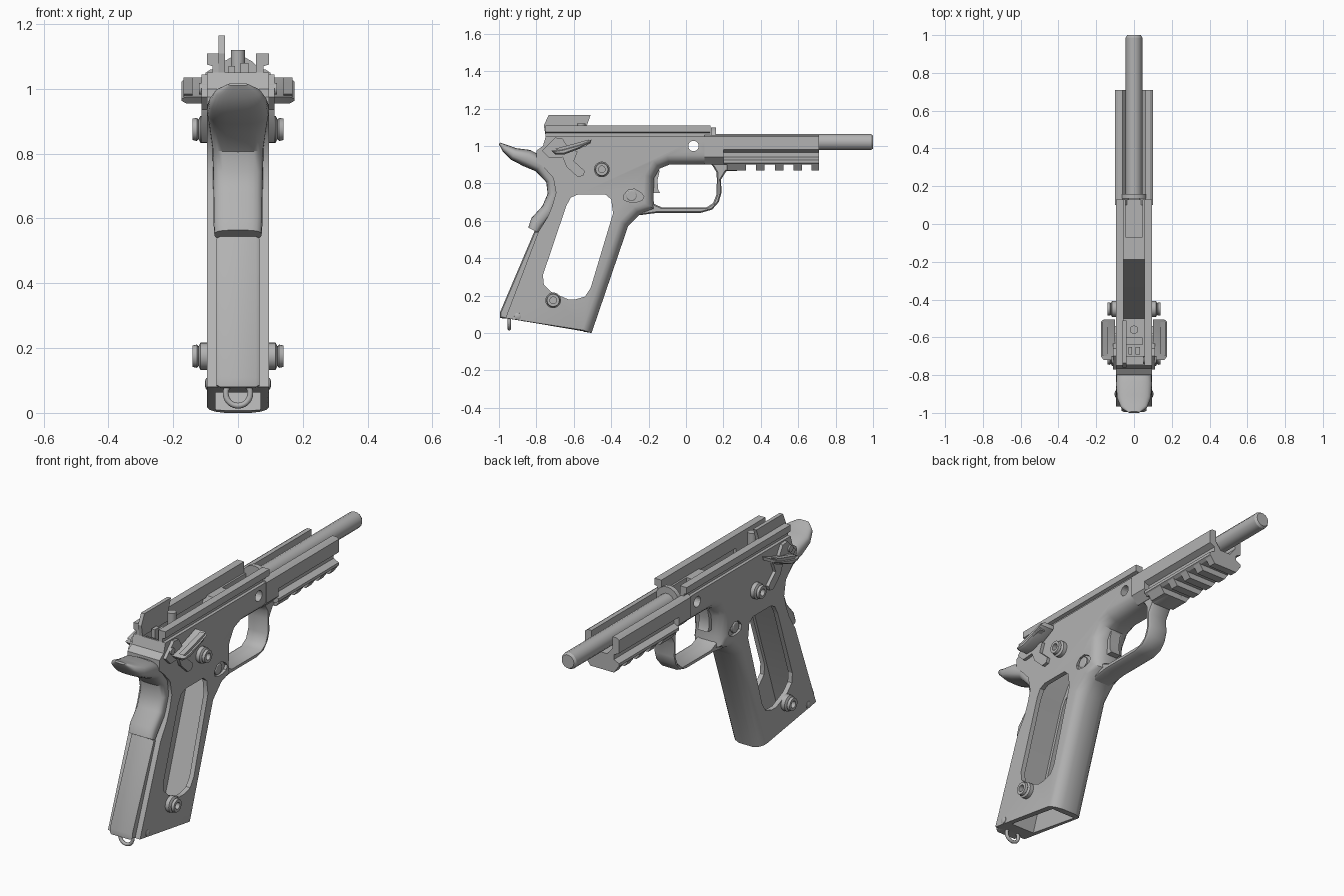
import bpy, bmesh, math
from mathutils import Vector

if "Cube" in bpy.data.objects:
    bpy.data.objects.remove(bpy.data.objects["Cube"], do_unlink=True)

steel = bpy.data.materials.new("grey_steel")
steel.use_nodes = True
GREY = (0.45, 0.45, 0.45, 1)
steel.diffuse_color = GREY
steel.node_tree.nodes["Principled BSDF"].inputs["Base Color"].default_value = GREY


def loft(name, rings, smooth=True):
    """Skin a list of equal rings and cap both ends."""
    bm = bmesh.new()
    rows = [[bm.verts.new(p) for p in ring] for ring in rings]
    n = len(rows[0])
    for a, b in zip(rows, rows[1:]):
        for i in range(n):
            j = (i + 1) % n
            bm.faces.new((a[i], a[j], b[j], b[i]))
    bm.faces.new(rows[0])
    bm.faces.new(rows[-1][::-1])
    bmesh.ops.recalc_face_normals(bm, faces=bm.faces)
    mesh = bpy.data.meshes.new(name)
    bm.to_mesh(mesh)
    bm.free()
    mesh.materials.append(steel)
    ob = bpy.data.objects.new(name, mesh)
    bpy.context.scene.collection.objects.link(ob)
    if smooth:
        bpy.ops.object.select_all(action='DESELECT')
        ob.select_set(True)
        bpy.context.view_layer.objects.active = ob
        bpy.ops.object.shade_smooth_by_angle(angle=math.radians(32))
    return ob


def inset_vectors(pts, soft):
    """Inward mitre vector per point, zero where the outline stays sharp."""
    n = len(pts)
    area = sum(pts[i - 1][0] * pts[i][1] - pts[i][0] * pts[i - 1][1] for i in range(n))
    sign = 1 if area > 0 else -1
    out = []
    for i in range(n):
        total, count = Vector((0, 0)), 0
        for a, b in ((i - 1) % n, i), (i, (i + 1) % n):
            if i in soft and a in soft and b in soft:
                d = (Vector(pts[b]) - Vector(pts[a])).normalized()
                total += Vector((-d.y, d.x)) * sign
                count += 1
        out.append(total * (count / total.length_squared) if count else total)
    return out


def slab(name, pts, levels, soft=(), axis='x', smooth=True):
    """Extrude an outline through (position, inset) levels along an axis."""
    vecs = inset_vectors(pts, soft)
    rings = []
    for pos, inset in levels:
        ring = []
        for p, v in zip(pts, vecs):
            u, w = p[0] + v.x * inset, p[1] + v.y * inset
            ring.append((pos, u, w) if axis == 'x' else (u, pos, w))
        rings.append(ring)
    return loft(name, rings, smooth)


def both(levels):
    """Mirror half-width levels to the other side."""
    return [(-x, i) for x, i in reversed(levels)] + levels


def rect(a0, a1, b0, b1):
    return [(a0, b0), (a1, b0), (a1, b1), (a0, b1)]


def circle(cu, cw, r, n=20):
    return [(cu + r * math.cos(math.tau * k / n), cw + r * math.sin(math.tau * k / n))
            for k in range(n)]


def turned(name, y, z, steps, side=1):
    """Round part on the x axis from (radius, x) steps."""
    return loft(name, [[(side * x, u, w) for u, w in circle(y, z, r)] for r, x in steps])


def cut(target, cutter):
    cutter.hide_render = True
    mod = target.modifiers.new("cut", 'BOOLEAN')
    mod.operation, mod.solver, mod.object = 'DIFFERENCE', 'EXACT', cutter
    bpy.ops.object.select_all(action='DESELECT')
    target.select_set(True)
    bpy.context.view_layer.objects.active = target
    bpy.ops.object.modifier_apply(modifier=mod.name)
    bpy.data.objects.remove(cutter, do_unlink=True)


# Main frame with a rounded front strap
outline = [(.13, 1.05), (.13, .9), (-.09, .9), (-.14, .88), (-.17, .83), (-.175, .72),
           (-.165, .66), (-.25, .63), (-.31, .57), (-.505, 0), (-.965, .08), (-.79, .54),
           (-.74, .62), (-.715, .68), (-.695, .75), (-.71, .83), (-.76, .885), (-.8, .92),
           (-.8, .975), (-.765, 1), (-.75, 1.05)]
frame = slab("frame", outline, both([(.04, 0), (.07, .012), (.088, .03), (.095, .05)]),
             soft=range(1, 10))

# Hollow well, grip windows, grooves and holes
well = [(-.567, -.05), (-.355, .57), (-.225, .95), (-.13, 1.2), (-.5, 1.2), (-.5, .95),
        (-.65, .7), (-.905, -.05)]
window = [(-.58, .74), (-.43, .74), (-.4, .715), (-.39, .64), (-.51, .24), (-.54, .195),
          (-.59, .18), (-.63, .18), (-.72, .22), (-.76, .26), (-.765, .31), (-.64, .68),
          (-.615, .725)]
latch = [(-.33, .71), (-.3, .7), (-.265, .7), (-.235, .71), (-.225, .73), (-.24, .75),
         (-.275, .77), (-.31, .765), (-.335, .735)]
for pts, half in ((well, .07), (window, .2), (rect(-.74, -.45, .98, 1.2), .055),
                  (rect(-.07, .2, .97, 1.2), .045), (circle(.04, 1, .028), .2)):
    cut(frame, slab("cutter", pts, [(-half, 0), (half, 0)], smooth=False))
for s in (1, -1):
    cut(frame, slab("cutter", latch, [(s * .08, 0), (s * .12, 0)], smooth=False))
bpy.ops.object.shade_smooth_by_angle(angle=math.radians(32))

# Slide rails on top of the frame
rail = [(.055, 1.04), (.078, 1.04), (.078, 1.07), (.095, 1.075), (.095, 1.11), (.055, 1.11)]
for s, side in ((1, "left"), (-1, "right")):
    slab(side + "_slide_rail", [(s * x, z) for x, z in rail], [(-.75, 0), (.13, 0)], axis='y')

# Dust cover: plain root, then a grooved channel
def channel(name, half, y0, y1):
    pts = half + [(-x, z) for x, z in reversed(half)]
    return slab(name, pts, [(y0, 0), (y1, 0)], axis='y')


inner = [(.1, 1.05), (.085, 1.06), (.062, 1.06), (.062, 1.0), (.03, .96)]
channel("dust_cover_root", [(.06, .9), (.1, .94)] + inner, .1, .2)
channel("dust_cover", [(.085, .9), (.1, .91), (.1, .925), (.07, .94), (.07, .965), (.1, .98)]
        + inner, .2, .71)

# Accessory rail teeth
for y0, y1 in ((.22, .32), (.375, .42), (.475, .52), (.575, .62), (.67, .71)):
    slab("rail_tooth", [(-.095, .905), (-.07, .87), (.07, .87), (.095, .905)],
         [(y0, 0), (y1, 0)], axis='y')

# Guide rod with its flange
loft("guide_rod", [[(x, y, z) for x, z in circle(0, 1.021, r, 14)]
                   for r, y in ((.044, .14), (.044, .988), (.036, 1))])
loft("rod_flange", [[(x, y, z) for x, z in circle(0, 1.03, .07)] for y in (.135, .16)])

# Trigger guard and trigger
guard = [(-.25, .63), (-.15, .643), (.08, .643), (.14, .66), (.175, .7), (.19, .75),
         (.187, .82), (.215, .865), (.32, .87), (.32, .915), (.12, .915), (.145, .89),
         (.163, .86), (.165, .82), (.163, .74), (.145, .695), (.11, .672), (-.13, .672),
         (-.19, .7)]
slab("trigger_guard", guard, both([(.045, 0), (.058, .007)]), soft=range(len(guard)))
slab("trigger", [(-.25, .88), (-.14, .87), (-.152, .82), (-.15, .77), (-.14, .75),
                 (-.18, .75), (-.25, .77)], both([(.03, 0)]))

# Grip safety with its upswept tail
path = [(-.997, 1.014, .03, .005), (-.97, .99, .07, .02), (-.92, .957, .09, .034),
        (-.85, .935, .096, .047), (-.775, .9, .09, .045), (-.715, .82, .079, .035),
        (-.705, .74, .077, .035), (-.735, .66, .076, .038), (-.795, .59, .076, .04),
        (-.815, .55, .073, .032)]
rings = []
for i, (y, z, w, t) in enumerate(path):
    a, b = path[max(i - 1, 0)], path[min(i + 1, len(path) - 1)]
    d = Vector((b[0] - a[0], b[1] - a[1])).normalized()
    ring = []
    for k in range(24):
        c, s = math.cos(math.tau * k / 24), math.sin(math.tau * k / 24)
        px = w * math.copysign(abs(c) ** .7, c)
        q = t * math.copysign(abs(s) ** .7, s)
        ring.append((px, y - d.y * q, z + d.x * q))
    rings.append(ring)
loft("grip_safety", rings)

# Ribbed mainspring housing, lanyard loop and pin
slab("mainspring_housing", [(-.75, .54), (-.81, .545), (-.995, .11), (-.995, .08), (-.93, .075)],
     both([(.055, 0), (.066, .006)]), soft=range(5))
for k in range(-4, 5):
    x = k * .0115
    slab("housing_rib", [(-.8, .53), (-.814, .53), (-.988, .11), (-.97, .11)],
         [(x - .0035, 0), (x + .0035, 0)])
bpy.ops.mesh.primitive_torus_add(location=(0, -.945, .06), rotation=(math.pi / 2, 0, 0),
                                 major_radius=.038, minor_radius=.009,
                                 major_segments=24, minor_segments=8)
loop = bpy.context.object
loop.name = "lanyard_loop"
loop.data.materials.append(steel)
bpy.ops.object.shade_smooth()

# Ejector, disconnector and sear parts in the rear pocket
slab("ejector", [(-.735, 1.165), (-.51, 1.165), (-.53, 1.11), (-.53, 1.05), (-.75, 1.05),
                 (-.76, 1.11)], [(-.06, 0), (-.04, 0)])
loft("disconnector", [[(x, y, z) for x, y in circle(0, -.56, .022)] for z in (.97, 1.12)])
for x, y, w, top in ((.0, -.62, .045, 1.04), (.02, -.67, .012, 1.08), (-.02, -.67, .01, 1.07),
                     (0, -.72, .05, 1.03)):
    slab("sear_part", rect(y - .02, y + .02, .97, top), [(x - w, 0), (x + w, 0)])
turned("hammer_pin", -.72, 1.0, [(.018, -.12), (.018, .12)])

# Safeties, grip screws and pins on each side
lever = [(-.77, .975), (-.74, 1.005), (-.7, 1.045), (-.66, 1.04), (-.63, .99), (-.58, .97),
         (-.6, .92), (-.54, .865), (-.55, .84), (-.58, .835), (-.64, .89), (-.66, .94),
         (-.73, .935)]
paddle = [(-.72, .975), (-.66, .985), (-.57, 1.01), (-.505, 1.035), (-.51, 1.015),
          (-.57, .985), (-.65, .955), (-.7, .955)]
tip = [(-.7, .985), (-.57, 1.02), (-.52, 1.035), (-.53, 1.0), (-.65, .965)]
screw = [(.042, .09), (.042, .116), (.03, .122), (.036, .127), (.033, .14), (.018, .14),
         (.018, .112), (.002, .112)]
for s, side in ((1, "left_"), (-1, "right_")):
    slab(side + "safety_plate", lever, [(s * .09, 0), (s * .112, 0)])
    slab(side + "safety_paddle", paddle, [(s * .1, 0), (s * .16, 0), (s * .174, .008)],
         soft=range(8))
    slab(side + "paddle_ridge", tip, [(s * .14, 0), (s * .168, 0)])
    for y, z in ((-.45, .875), (-.71, .175)):
        turned(side + "grip_screw", y, z, screw, s)
    turned(side + "housing_pin", -.9, .09, [(.02, .08), (.018, .098), (.008, .102)], s)
    turned(side + "magazine_catch", -.292, .735, [(.03, .06), (.03, .088), (.024, .092)], s)
